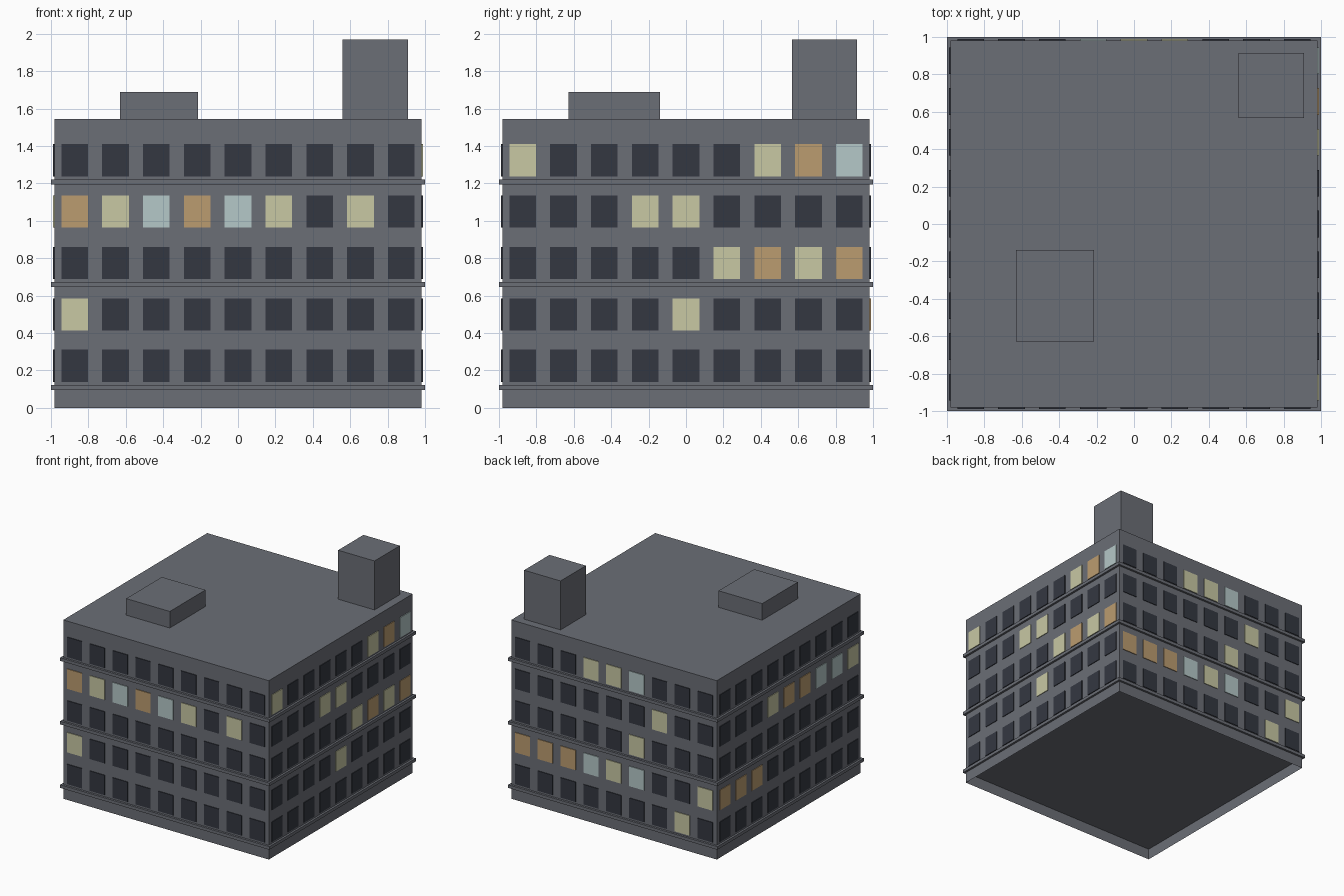
import bpy, bmesh, math
from mathutils import Matrix, Vector

if "Cube" in bpy.data.objects:
    bpy.data.objects.remove(bpy.data.objects["Cube"])


def material(name, rgb):
    m = bpy.data.materials.new(name)
    m.diffuse_color = (*rgb, 1)
    m.use_nodes = True
    m.node_tree.nodes["Principled BSDF"].inputs["Base Color"].default_value = m.diffuse_color
    return m


CONCRETE = material("grey concrete", (0.147, 0.156, 0.181))
PANES = [material("dark glass", (0.034, 0.039, 0.053)),
         material("yellow light", (0.578, 0.578, 0.371)),
         material("orange light", (0.497, 0.332, 0.162)),
         material("pale blue light", (0.462, 0.578, 0.578))]

HALF = 0.982      # half width of the walls
ROOF = 1.545      # roof height


def add_box(bm, lo, hi, mat=0):
    """Add a box between two corners and return its faces."""
    lo, hi = Vector(lo), Vector(hi)
    size = hi - lo
    mtx = Matrix.Translation((lo + hi) / 2) @ Matrix.Diagonal((*size, 1))
    verts = bmesh.ops.create_cube(bm, size=1, matrix=mtx)["verts"]
    faces = {f for v in verts for f in v.link_faces}
    for f in faces:
        f.material_index = mat
    return faces


def finish(name, bm, mats):
    mesh = bpy.data.meshes.new(name)
    bm.to_mesh(mesh)
    bm.free()
    for m in mats:
        mesh.materials.append(m)
    ob = bpy.data.objects.new(name, mesh)
    bpy.context.collection.objects.link(ob)
    return ob


def box(name, lo, hi, open_bottom=False):
    bm = bmesh.new()
    faces = add_box(bm, lo, hi)
    if open_bottom:
        down = [f for f in faces if f.normal.z < -0.5]
        bmesh.ops.delete(bm, geom=down, context="FACES_ONLY")
    return finish(name, bm, [CONCRETE])


# Walls and roof, open underneath
box("building_shell", (-HALF, -HALF, 0), (HALF, HALF, ROOF), open_bottom=True)

# Floor slabs that show as ledges; the lowest closes the base recess
for i in range(3):
    z = 0.096 + 0.549 * i
    box(f"ledge_{i + 1}", (-1, -1, z), (1, 1, z + 0.027))

# Roof structures
box("roof_hatch", (-0.63, -0.627, ROOF), (-0.213, -0.14, 1.688), True)
box("roof_tower", (0.56, 0.567, ROOF), (0.908, 0.913, 1.968), True)

# Window lights per side, top floor first, left to right seen from outside
SIDES = {
    "front": ["", "OYCOCY.Y.", "", "Y", ""],
    "right": ["Y.....YOC", "...YY", ".....YOYO", "....Y", ""],
    "back": ["...YYC", "......Y", ".....Y", "OOOCYC..Y", ".......Y"],
    "left": ["", "...YOOCCY", "", "OOO", ""],
}
PITCH, WIDTH, HEIGHT, DEPTH = 0.2183, 0.143, 0.172, 0.006

for turn, (side, floors) in enumerate(SIDES.items()):
    bm = bmesh.new()
    for row, lights in enumerate(floors):
        z = 1.323 - 0.2745 * row
        for col, key in enumerate(lights.ljust(9, ".")):
            x = (col - 4) * PITCH
            add_box(bm, (x - WIDTH / 2, -HALF - DEPTH, z - HEIGHT / 2),
                    (x + WIDTH / 2, -HALF, z + HEIGHT / 2), ".YOC".index(key))
    bm.transform(Matrix.Rotation(turn * math.pi / 2, 4, "Z"))
    finish(f"{side}_windows", bm, PANES)
